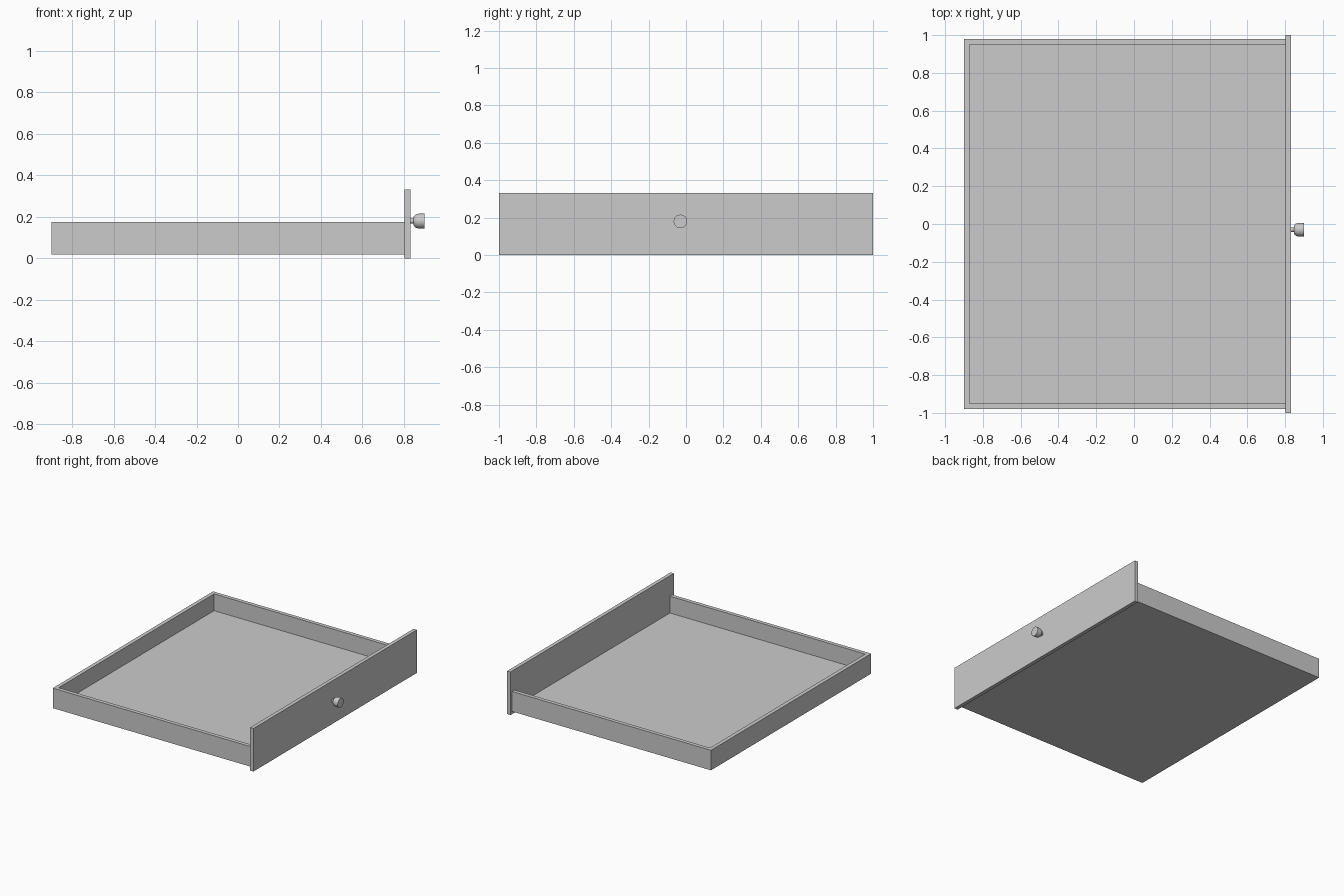
import bpy, math

if "Cube" in bpy.data.objects:
    bpy.data.objects.remove(bpy.data.objects["Cube"])


def box(name, lo, hi):
    """Axis-aligned box between two corners."""
    v = [(x, y, z) for x in (lo[0], hi[0]) for y in (lo[1], hi[1]) for z in (lo[2], hi[2])]
    f = [(0, 1, 3, 2), (4, 6, 7, 5), (0, 4, 5, 1), (2, 3, 7, 6), (0, 2, 6, 4), (1, 5, 7, 3)]
    me = bpy.data.meshes.new(name)
    me.from_pydata(v, [], f)
    ob = bpy.data.objects.new(name, me)
    bpy.context.collection.objects.link(ob)
    return ob


def lathe_x(name, profile, y, z, sides=32):
    """Revolve (x, radius) points about an axis parallel to x."""
    verts, faces = [], []
    for x, r in profile:
        for i in range(sides):
            a = 2 * math.pi * i / sides
            verts.append((x, y + r * math.cos(a), z + r * math.sin(a)))
    for k in range(len(profile) - 1):
        for i in range(sides):
            j = (i + 1) % sides
            a, b = k * sides, (k + 1) * sides
            faces.append((a + i, a + j, b + j, b + i))
    last = (len(profile) - 1) * sides
    faces.append(tuple(reversed(range(sides))))
    faces.append(tuple(range(last, last + sides)))
    # profile runs towards +x, with angles turning counter-clockwise about x
    me = bpy.data.meshes.new(name)
    me.from_pydata(verts, [], faces)
    ob = bpy.data.objects.new(name, me)
    bpy.context.collection.objects.link(ob)
    return ob


# drawer tray: block hollowed out, left open towards the front panel
tray = box("drawer_tray", (-0.90, -0.98, 0.02), (0.803, 0.98, 0.175))
hollow = box("tray_hollow", (-0.87, -0.95, 0.045), (0.9, 0.95, 0.3))
hollow.hide_render = True
mod = tray.modifiers.new("hollow", 'BOOLEAN')
mod.operation = 'DIFFERENCE'
mod.solver = 'EXACT'
mod.object = hollow
bpy.context.view_layer.objects.active = tray
bpy.ops.object.modifier_apply(modifier=mod.name)
bpy.data.objects.remove(hollow, do_unlink=True)

# front panel
box("front_panel", (0.803, -1.0, 0.0), (0.832, 1.0, 0.333))

# round pull knob with a thin stem
knob = lathe_x("knob", [(0.825, 0.012), (0.846, 0.012), (0.847, 0.021), (0.851, 0.027),
                        (0.857, 0.032), (0.866, 0.035), (0.876, 0.036), (0.90, 0.036)],
               -0.03, 0.18)
bpy.ops.object.select_all(action='DESELECT')
knob.select_set(True)
bpy.context.view_layer.objects.active = knob
bpy.ops.object.shade_smooth_by_angle(angle=math.radians(35))
